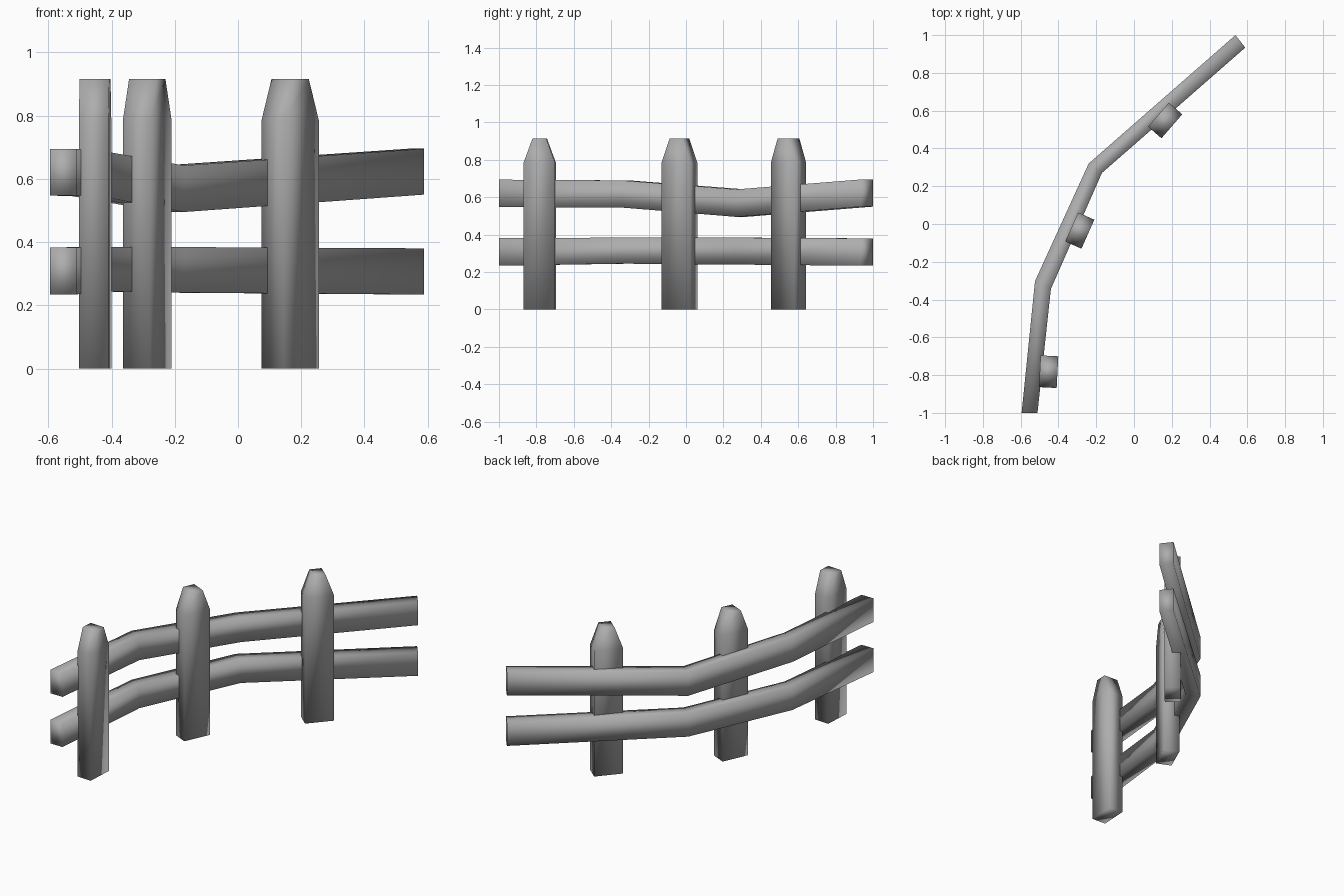
import bpy, bmesh, math
from mathutils import Vector, Matrix

cube = bpy.data.objects.get("Cube")
if cube:
    bpy.data.objects.remove(cube, do_unlink=True)

# One grey for the whole fence
grey = bpy.data.materials.new("fence grey")
grey.use_nodes = True
colour = (0.42, 0.42, 0.42, 1)
grey.diffuse_color = colour
grey.node_tree.nodes["Principled BSDF"].inputs["Base Color"].default_value = colour


def loft(name, rings):
    """Skin a row of four-cornered rings, cap both ends, shade smooth."""
    bm = bmesh.new()
    rows = [[bm.verts.new(p) for p in ring] for ring in rings]
    for a, b in zip(rows, rows[1:]):
        for i in range(4):
            j = (i + 1) % 4
            bm.faces.new((a[i], a[j], b[j], b[i]))
    bm.faces.new(rows[0][::-1])
    bm.faces.new(rows[-1])
    bmesh.ops.recalc_face_normals(bm, faces=bm.faces)
    for f in bm.faces:
        f.smooth = True
    mesh = bpy.data.meshes.new(name)
    bm.to_mesh(mesh)
    bm.free()
    mesh.materials.append(grey)
    obj = bpy.data.objects.new(name, mesh)
    bpy.context.collection.objects.link(obj)
    return obj


# Rails: shared bent path (centre, half-width direction), own heights
path = [((-0.553, -1.0), (0.042, 0.0)),
        ((-0.482, -0.323), (0.042, -0.021)),
        ((-0.205, 0.295), (0.035, -0.025)),
        ((0.563, 0.967), (0.026, -0.033))]


def rail(name, spans):
    rings = []
    for ((x, y), (dx, dy)), (low, high) in zip(path, spans):
        rings.append([(x - dx, y - dy, low), (x + dx, y + dy, low),
                      (x + dx, y + dy, high), (x - dx, y - dy, high)])
    loft(name, rings)


rail("upper_rail", [(0.547, 0.694), (0.545, 0.69), (0.495, 0.642), (0.55, 0.695)])
rail("lower_rail", [(0.234, 0.382), (0.245, 0.384), (0.24, 0.384), (0.234, 0.38)])


# Posts: planks whose tops narrow to a blunt point
def post(name, x, y, turn):
    depth = 0.047
    rings = []
    for half, z in ((0.084, 0), (0.084, 0.785), (0.036, 0.915)):
        rings.append([(-depth, -half, z), (depth, -half, z),
                      (depth, half, z), (-depth, half, z)])
    obj = loft(name, rings)
    obj.data.transform(Matrix.Translation(Vector((x, y, 0)))
                       @ Matrix.Rotation(math.radians(-turn), 4, "Z"))


post("front_post", -0.452, -0.782, 3)
post("middle_post", -0.287, -0.035, 24)
post("back_post", 0.165, 0.548, 41)
